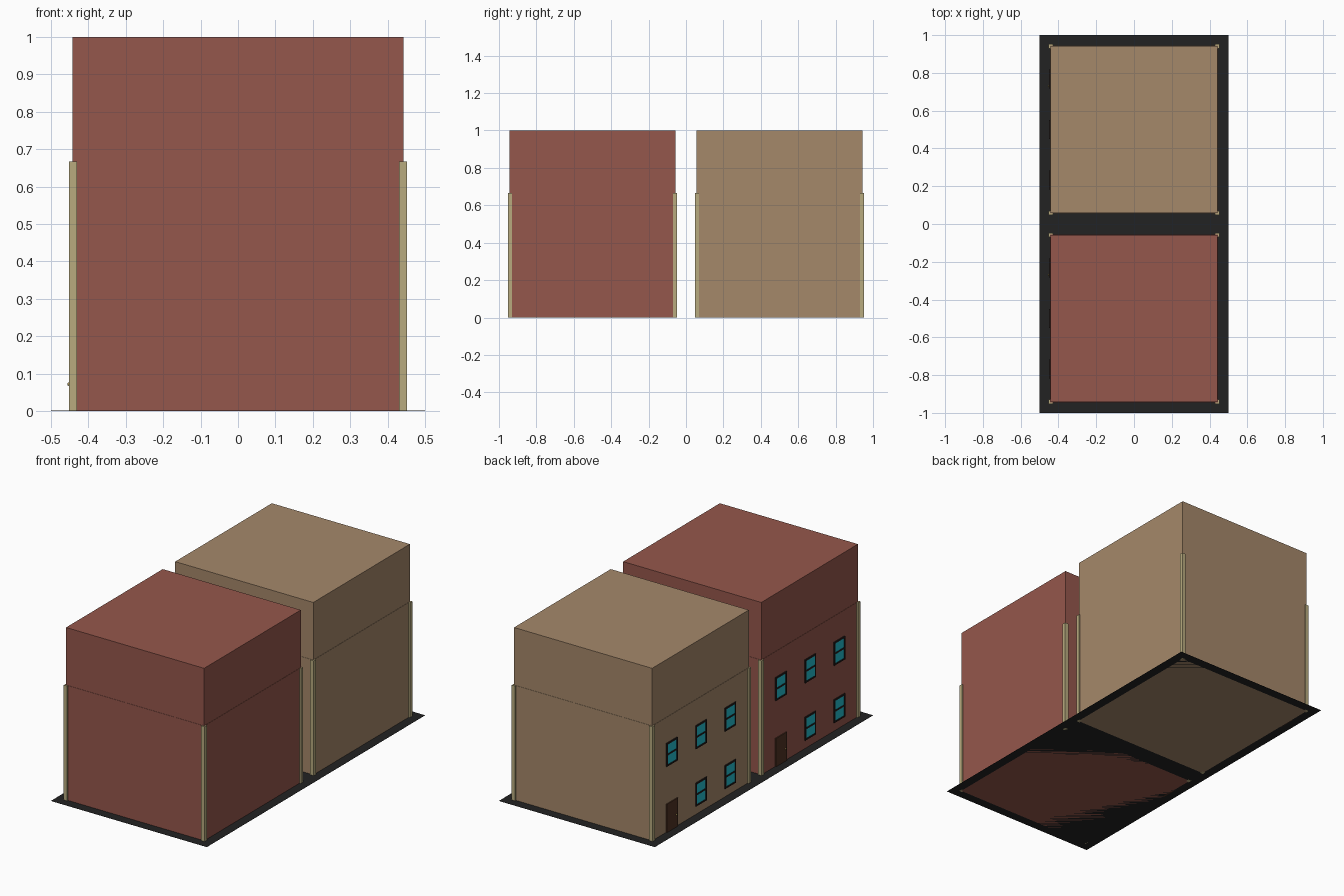
import bpy
import bmesh
from mathutils import Vector

default = bpy.data.objects.get("Cube")
if default:
    bpy.data.objects.remove(default, do_unlink=True)


def material(name, *rgb):
    """Flat colour given as 0-255 display values."""
    linear = [((c / 255 + 0.055) / 1.055) ** 2.4 for c in rgb] + [1]
    mat = bpy.data.materials.new(name)
    mat.use_nodes = True
    mat.diffuse_color = linear
    shader = mat.node_tree.nodes["Principled BSDF"]
    shader.inputs["Base Color"].default_value = linear
    shader.inputs["Roughness"].default_value = 0.9
    return mat


BRICK = material("brick_red", 149, 87, 76)
TAN = material("tan_wall", 165, 136, 106)
TRIM = material("pale_trim", 184, 171, 127)
ASPHALT = material("asphalt", 34, 34, 34)
GLASS = material("teal_glass", 34, 188, 205)
FRAME = material("dark_frame", 36, 30, 28)
WOOD = material("door_wood", 80, 50, 35)
BRASS = material("brass", 160, 140, 80)


def finish(name, bm, mat):
    mesh = bpy.data.meshes.new(name)
    bm.to_mesh(mesh)
    bm.free()
    mesh.materials.append(mat)
    obj = bpy.data.objects.new(name, mesh)
    bpy.context.collection.objects.link(obj)
    return obj


def boxes(name, mat, parts):
    """One object from a list of (centre, size) boxes."""
    bm = bmesh.new()
    for centre, size in parts:
        verts = bmesh.ops.create_cube(bm, size=1)["verts"]
        bmesh.ops.scale(bm, vec=Vector(size), verts=verts)
        bmesh.ops.translate(bm, vec=Vector(centre), verts=verts)
    return finish(name, bm, mat)


HALF = 0.443        # half width of the upper walls
LOWER = 0.4445      # half width of the slightly thicker lower walls
LEDGE = 2 / 3       # top of the lower walls and corner posts
BAY = 0.267         # spacing of doors and windows
WIN_W, WIN_H, BAR = 0.1, 0.135, 0.009


def outline(y, z, w, h):
    """Four bars around an opening on the street wall."""
    x, d = -0.446, 0.009
    bars = [((x, y + s * (w - BAR) / 2, z), (d, BAR, h)) for s in (-1, 1)]
    bars += [((x, y, z + s * (h - BAR) / 2), (d, w, BAR)) for s in (-1, 1)]
    return bars


def building(prefix, y, wall):
    # Walls: two stacked blocks with a fine ledge between them
    boxes(prefix + "_lower_walls", wall,
          [((0, y, LEDGE / 2), (2 * LOWER, 2 * LOWER, LEDGE))])
    boxes(prefix + "_upper_walls", wall,
          [((0, y, (1 + LEDGE) / 2), (2 * HALF, 2 * HALF, 1 - LEDGE))])

    # Square posts on the four corners
    boxes(prefix + "_corner_posts", TRIM,
          [((sx * 0.441, y + sy * 0.441, LEDGE / 2), (0.022, 0.022, LEDGE))
           for sx in (-1, 1) for sy in (-1, 1)])

    # Sash windows on the street side, leaving the ground-floor bay for the door
    frames, panes = [], []
    for floor, z in enumerate((0.117, 0.45)):
        for bay in (-1, 0, 1):
            if floor == 0 and bay == 1:
                continue
            wy = y + bay * BAY
            frames += outline(wy, z, WIN_W, WIN_H)
            frames.append(((-0.446, wy, z), (0.009, WIN_W, BAR)))
            panes.append(((-0.445, wy, z),
                          (0.006, WIN_W - BAR, WIN_H - BAR)))
    boxes(prefix + "_window_frames", FRAME, frames)
    boxes(prefix + "_window_panes", GLASS, panes)

    # Door with a round knob
    dy = y + BAY
    boxes(prefix + "_door", WOOD, [((-0.446, dy, 0.0825), (0.009, 0.1, 0.165))])
    bm = bmesh.new()
    bmesh.ops.create_uvsphere(bm, u_segments=12, v_segments=8, radius=0.005)
    bmesh.ops.translate(bm, vec=Vector((-0.4515, dy - 0.037, 0.072)),
                        verts=bm.verts)
    for face in bm.faces:
        face.smooth = True
    finish(prefix + "_door_knob", bm, BRASS)


building("front_building", -0.5, BRICK)
building("rear_building", 0.5, TAN)

# Thin ground slab under both buildings
boxes("ground_slab", ASPHALT, [((0, 0, 0.0005), (1, 2, 0.001))])
